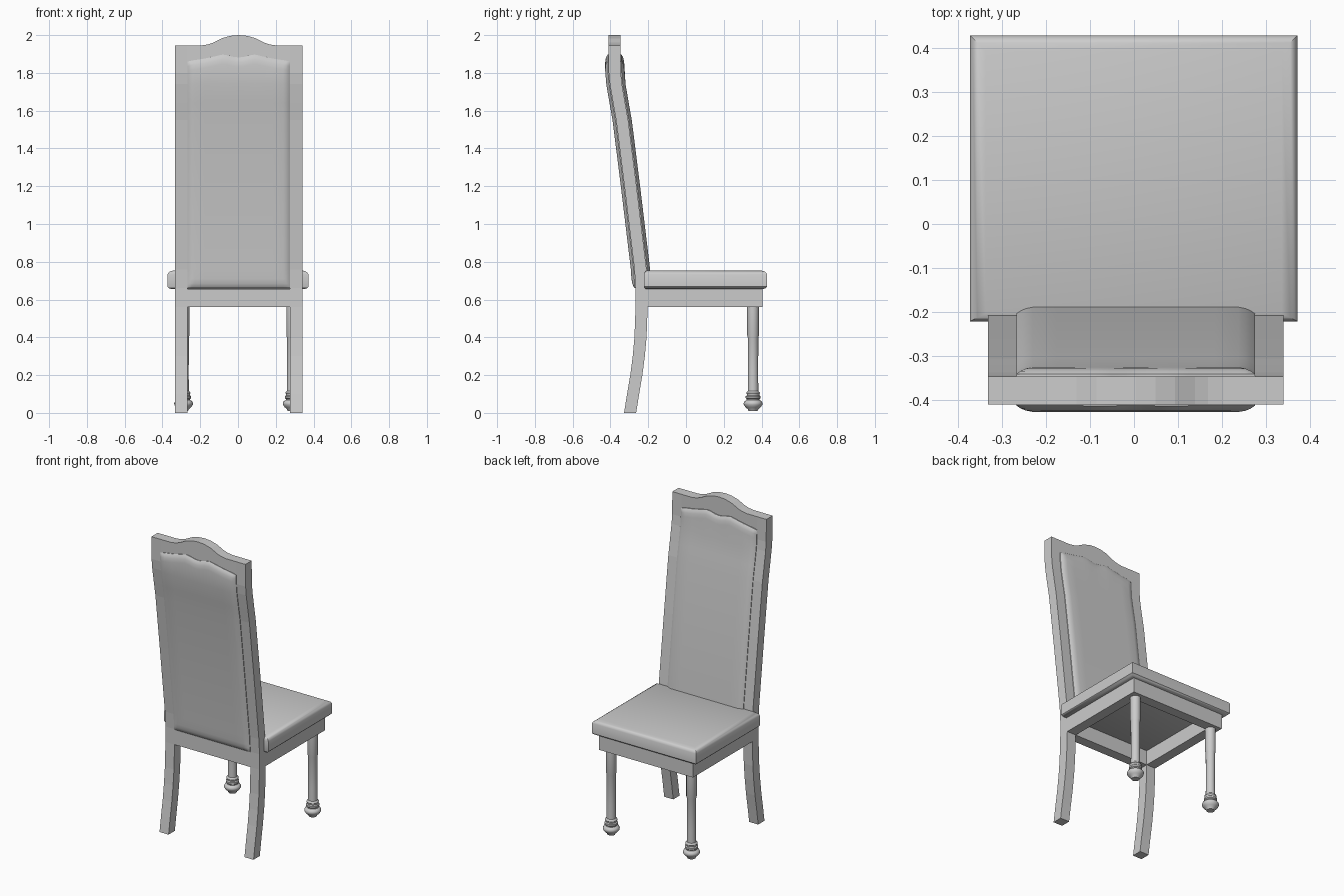
import bpy, bmesh, math
from mathutils import Vector

if "Cube" in bpy.data.objects:
    bpy.data.objects.remove(bpy.data.objects["Cube"])

grey = bpy.data.materials.new("plain grey")
grey.use_nodes = True
grey.diffuse_color = (0.6, 0.6, 0.6, 1)
grey.node_tree.nodes["Principled BSDF"].inputs["Base Color"].default_value = grey.diffuse_color

CX = 0.004            # centre line of the back
OUT, INN = 0.337, 0.272   # outer and inner half widths of the frame
DEPTH = 0.064         # frame thickness
# rear face of the posts: (z, y)
POST = [(0, -0.328), (0.1, -0.312), (0.2, -0.295), (0.3, -0.282), (0.4, -0.273),
        (0.56, -0.267), (0.66, -0.267), (0.76, -0.273), (1.2, -0.326), (1.55, -0.37),
        (1.64, -0.386), (1.74, -0.403), (1.8, -0.409), (1.945, -0.411)]
# right half of the arches: (x, z)
CREST = [(0, 2.0), (0.045, 1.996), (0.09, 1.983), (0.135, 1.96), (0.165, 1.95), (0.2, 1.945), (INN, 1.945)]
WAVE = [(0, 1.882), (0.025, 1.884), (0.055, 1.892), (0.085, 1.897), (0.12, 1.889),
        (0.18, 1.876), (0.245, 1.866), (INN, 1.86)]


def interp(table, v):
    for (a, fa), (b, fb) in zip(table, table[1:]):
        if v <= b:
            return fa + (fb - fa) * (v - a) / (b - a)
    return table[-1][1]


def mirrored(half):
    return [(-x, z) for x, z in reversed(half[1:])] + half


def finish(bm, name, smooth=None):
    bmesh.ops.recalc_face_normals(bm, faces=bm.faces)
    mesh = bpy.data.meshes.new(name)
    bm.to_mesh(mesh)
    bm.free()
    mesh.materials.append(grey)
    ob = bpy.data.objects.new(name, mesh)
    bpy.context.collection.objects.link(ob)
    if smooth:
        bpy.ops.object.select_all(action='DESELECT')
        ob.select_set(True)
        bpy.context.view_layer.objects.active = ob
        bpy.ops.object.shade_smooth_by_angle(angle=math.radians(smooth))
    return ob


def prism(name, points, push):
    """Extrude a flat outline along a vector."""
    bm = bmesh.new()
    face = bm.faces.new([bm.verts.new(p) for p in points])
    new = bmesh.ops.extrude_face_region(bm, geom=[face])["geom"]
    bmesh.ops.translate(bm, vec=Vector(push), verts=[v for v in new if isinstance(v, bmesh.types.BMVert)])
    return finish(bm, name)


def box(name, x0, x1, y0, y1, z0, z1):
    return prism(name, [(x0, y0, z0), (x1, y0, z0), (x1, y1, z0), (x0, y1, z0)], (0, 0, z1 - z0))


# Curved back posts, running from floor to crest
for side, x in (("right", CX - OUT), ("left", CX + INN)):
    rear = [(x, y, z) for z, y in POST]
    front = [(x, y + DEPTH, z) for z, y in reversed(POST)]
    prism(side + "_back_post", rear + front, (OUT - INN, 0, 0))

# Crest rail: arched top, wavy underside
outline = mirrored(CREST) + mirrored(WAVE)[::-1]
prism("crest_rail", [(CX + x, POST[-1][1], z) for x, z in outline], (0, DEPTH, 0))

# Seat rails
rail_z = (0.56, 0.657)
back_y = -0.267 + DEPTH
box("back_rail", CX - INN, CX + INN, -0.267, back_y, *rail_z)
box("front_rail", CX - OUT, CX + OUT, 0.34, 0.405, *rail_z)
box("right_rail", CX - OUT, CX - INN, back_y, 0.34, *rail_z)
box("left_rail", CX + INN, CX + OUT, back_y, 0.34, *rail_z)

# Seat cushion: stacked inset rectangles
bm = bmesh.new()
rings = []
for z, inset in [(0.655, 0.022), (0.66, 0.008), (0.668, 0), (0.733, 0), (0.743, 0.006),
                 (0.75, 0.017), (0.755, 0.036)]:
    x0, x1, y0, y1 = -0.374 + inset, 0.373 - inset, -0.222 + inset * 0.5, 0.43 - inset
    rings.append([bm.verts.new(c) for c in ((x0, y0, z), (x1, y0, z), (x1, y1, z), (x0, y1, z))])
for low, high in zip(rings, rings[1:]):
    for i in range(4):
        j = (i + 1) % 4
        bm.faces.new((low[i], low[j], high[j], high[i]))
bm.faces.new(rings[0])
bm.faces.new(rings[-1])
finish(bm, "seat_cushion", 40)

# Back cushion: a padded grid on each side of the frame, joined at the rim
bm = bmesh.new()
xs = [-INN, -0.262, -0.25, -0.235] + [x for x, z in mirrored(WAVE) if abs(x) < 0.2] + [0.235, 0.25, 0.262, INN]
wave = mirrored(WAVE)
pads = [0.004, 0.011, 0.016, 0.019]
for direction in (-1, 1):
    grid = []
    for i, x in enumerate(xs):
        top = interp(wave, x)
        zs = [0.66, 0.67, 0.685, 0.71, 0.76, 1.2, 1.55, 1.64, 1.74, top - 0.05, top - 0.025, top - 0.01, top]
        column = []
        for j, z in enumerate(zs):
            edge = min(i, len(xs) - 1 - i, j, len(zs) - 1 - j, 3)
            y = interp(POST, z) + DEPTH / 2 + direction * (DEPTH / 2 + pads[edge])
            column.append(bm.verts.new((CX + x, y, z)))
        grid.append(column)
    for a, b in zip(grid, grid[1:]):
        for j in range(len(a) - 1):
            bm.faces.new((a[j], b[j], b[j + 1], a[j + 1]))
bmesh.ops.bridge_loops(bm, edges=[e for e in bm.edges if e.is_boundary])
finish(bm, "back_cushion", 40)

# Turned front legs: (radius, z)
TURNING = [(0, 0.01), (0.024, 0.01), (0.028, 0.02), (0.04, 0.03), (0.049, 0.043), (0.05, 0.052),
           (0.045, 0.062), (0.034, 0.068), (0.034, 0.073), (0.039, 0.078), (0.039, 0.088),
           (0.033, 0.093), (0.033, 0.1), (0.036, 0.104), (0.035, 0.11), (0.028, 0.116),
           (0.027, 0.2), (0.028, 0.4), (0.031, 0.41), (0.031, 0.57)]
for side, x in (("right", -0.288), ("left", 0.287)):
    bm = bmesh.new()
    verts = [bm.verts.new((x + r, 0.355, z)) for r, z in TURNING]
    edges = [bm.edges.new(pair) for pair in zip(verts, verts[1:])]
    bmesh.ops.spin(bm, geom=verts + edges, cent=(x, 0.355, 0), axis=(0, 0, 1),
                   angle=math.tau, steps=24, use_merge=True)
    bmesh.ops.remove_doubles(bm, verts=bm.verts, dist=0.0002)
    finish(bm, side + "_front_leg", 40)
